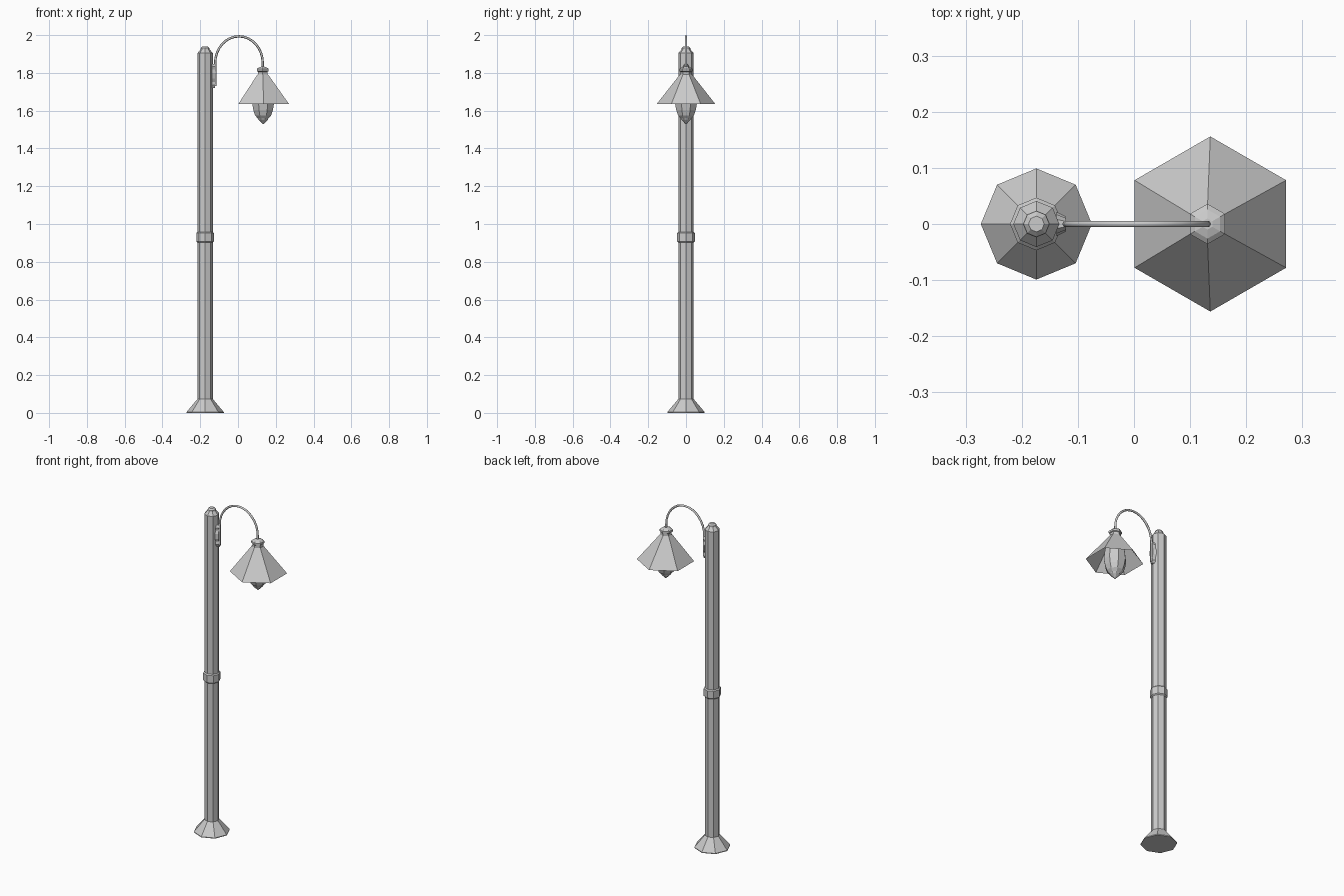
import bpy, bmesh
from math import pi, sin, cos

if "Cube" in bpy.data.objects:
    bpy.data.objects.remove(bpy.data.objects["Cube"])


def make_object(name, bm):
    bmesh.ops.recalc_face_normals(bm, faces=bm.faces[:])
    mesh = bpy.data.meshes.new(name)
    bm.to_mesh(mesh)
    bm.free()
    ob = bpy.data.objects.new(name, mesh)
    bpy.context.collection.objects.link(ob)
    return ob


def lathe(name, x, profile, sides, turn=0.0, capped=True):
    """Faceted solid from (radius, z) or (radius, z, x shift) rings."""
    bm = bmesh.new()
    rings = []
    for r, z, *shift in profile:
        cx = x + (shift[0] if shift else 0)
        rings.append([bm.verts.new((cx + r * cos(turn + 2 * pi * i / sides),
                                    r * sin(turn + 2 * pi * i / sides), z))
                      for i in range(sides)])
    for a, b in zip(rings, rings[1:]):
        for i in range(sides):
            j = (i + 1) % sides
            bm.faces.new((a[i], a[j], b[j], b[i]))
    if capped:
        bm.faces.new(rings[0])
        bm.faces.new(rings[-1])
    return make_object(name, bm)


POLE, LAMP = -0.174, 0.131

# Octagonal post: flared foot, shaft and stepped cap
lathe("post", POLE, [(0.099, 0), (0.099, 0.004), (0.041, 0.073), (0.041, 1.904),
                     (0.024, 1.924), (0.023, 1.931), (0.014, 1.940)], 8)

# Collar halfway up the post
lathe("post_collar", POLE, [(0.041, 0.902), (0.047, 0.908),
                            (0.047, 0.952), (0.041, 0.958)], 8)

# Scalloped wall plate that carries the arm
half = [(0.008, 1.720), (0.017, 1.735), (0.013, 1.752), (0.022, 1.770),
        (0.022, 1.800), (0.013, 1.818), (0.017, 1.833), (0.008, 1.848)]
outline = half + [(-y, z) for y, z in reversed(half)]
bm = bmesh.new()
back = [bm.verts.new((-0.138, y, z)) for y, z in outline]
front = [bm.verts.new((-0.121, y * 0.6, z)) for y, z in outline]
bm.faces.new(back)
bm.faces.new(front)
n = len(outline)
for i in range(n):
    j = (i + 1) % n
    bm.faces.new((back[i], back[j], front[j], front[i]))
make_object("arm_plate", bm)

# Curved arm: straight riser, half-round arch, short drop to the lamp
curve = bpy.data.curves.new("arm", "CURVE")
curve.dimensions = "3D"
curve.bevel_depth = 0.0063
curve.bevel_resolution = 1
curve.use_fill_caps = True
path = [(-0.121, 1.73), (-0.121, 1.80)]
path += [(0.005 - 0.126 * cos(pi * k / 16), 1.852 + 0.1415 * sin(pi * k / 16))
         for k in range(17)]
path += [(LAMP, 1.815)]
spline = curve.splines.new("POLY")
spline.points.add(len(path) - 1)
for p, (x, z) in zip(spline.points, path):
    p.co = (x, 0, z, 1)
arm = bpy.data.objects.new("arm", curve)
bpy.context.collection.objects.link(arm)

# Hexagonal neck of the lamp
lathe("lamp_neck", LAMP, [(0.030, 1.780), (0.030, 1.806), (0.036, 1.809),
                          (0.036, 1.821), (0.026, 1.828), (0.010, 1.833)], 6, pi / 6)

# Open hexagonal shade
lathe("lamp_shade", LAMP, [(0.156, 1.634, 0.005), (0.032, 1.792)], 6, pi / 6, capped=False)

# Faceted glass globe with pointed finial
lathe("lamp_globe", LAMP + 0.002, [(0.036, 1.755), (0.056, 1.700), (0.063, 1.640),
                                   (0.056, 1.603), (0.046, 1.575), (0.028, 1.556)], 8, pi / 8)
lathe("globe_finial", LAMP + 0.002, [(0.031, 1.564), (0.028, 1.553),
                                     (0.010, 1.536), (0.004, 1.530)], 8, pi / 8)
